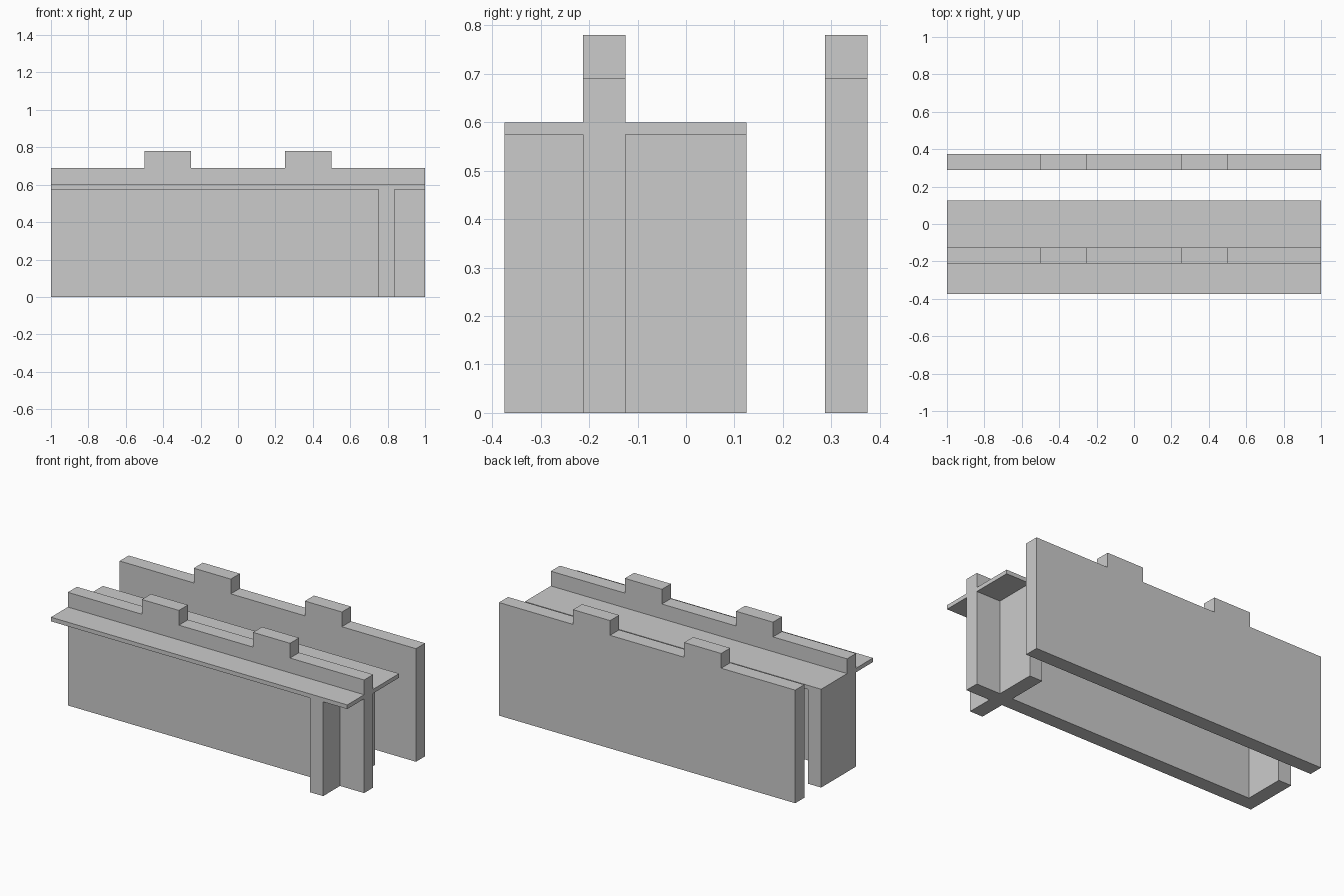
import bpy, bmesh

if "Cube" in bpy.data.objects:
    bpy.data.objects.remove(bpy.data.objects["Cube"])

T = 0.0875            # wall thickness
DECK_LOW, DECK_TOP = 0.575, 0.6
WALL_TOP, TOOTH_TOP = 0.69, 0.78


def finish(name, bm):
    bmesh.ops.recalc_face_normals(bm, faces=bm.faces)
    mesh = bpy.data.meshes.new(name)
    bm.to_mesh(mesh)
    bm.free()
    obj = bpy.data.objects.new(name, mesh)
    bpy.context.collection.objects.link(obj)
    return obj


def box(name, x, y, z):
    bm = bmesh.new()
    bmesh.ops.create_cube(bm, size=1)
    for v in bm.verts:
        v.co = [r[0] if c < 0 else r[1] for c, r in zip(v.co, (x, y, z))]
    return finish(name, bm)


def battlement_wall(name, y):
    # front outline with two raised teeth, extruded through the thickness
    outline = [(-1, 0), (1, 0), (1, WALL_TOP)]
    for right, left in ((0.5, 0.25), (-0.25, -0.5)):
        outline += [(right, WALL_TOP), (right, TOOTH_TOP),
                    (left, TOOTH_TOP), (left, WALL_TOP)]
    outline.append((-1, WALL_TOP))
    bm = bmesh.new()
    face = bm.faces.new([bm.verts.new((x, y, z)) for x, z in outline])
    side = bmesh.ops.extrude_face_region(bm, geom=[face])
    moved = [g for g in side["geom"] if isinstance(g, bmesh.types.BMVert)]
    bmesh.ops.translate(bm, verts=moved, vec=(0, T, 0))
    return finish(name, bm)


# Two parallel walls
front_y = -0.2125
battlement_wall("front_wall", front_y)
battlement_wall("back_wall", 0.2875)

# Walkway and cross wall on each side of the front wall
front_span = (-0.375, front_y)
inner_span = (front_y + T, 0.125)
for label, span in (("front", front_span), ("inner", inner_span)):
    box(label + "_walkway", (-1, 1), span, (DECK_LOW, DECK_TOP))
    box(label + "_cross_wall", (0.75, 0.75 + T), span, (0, DECK_LOW))

# Return wall closing the left end
box("left_end_wall", (-1, -1 + T), inner_span, (0, DECK_LOW))
